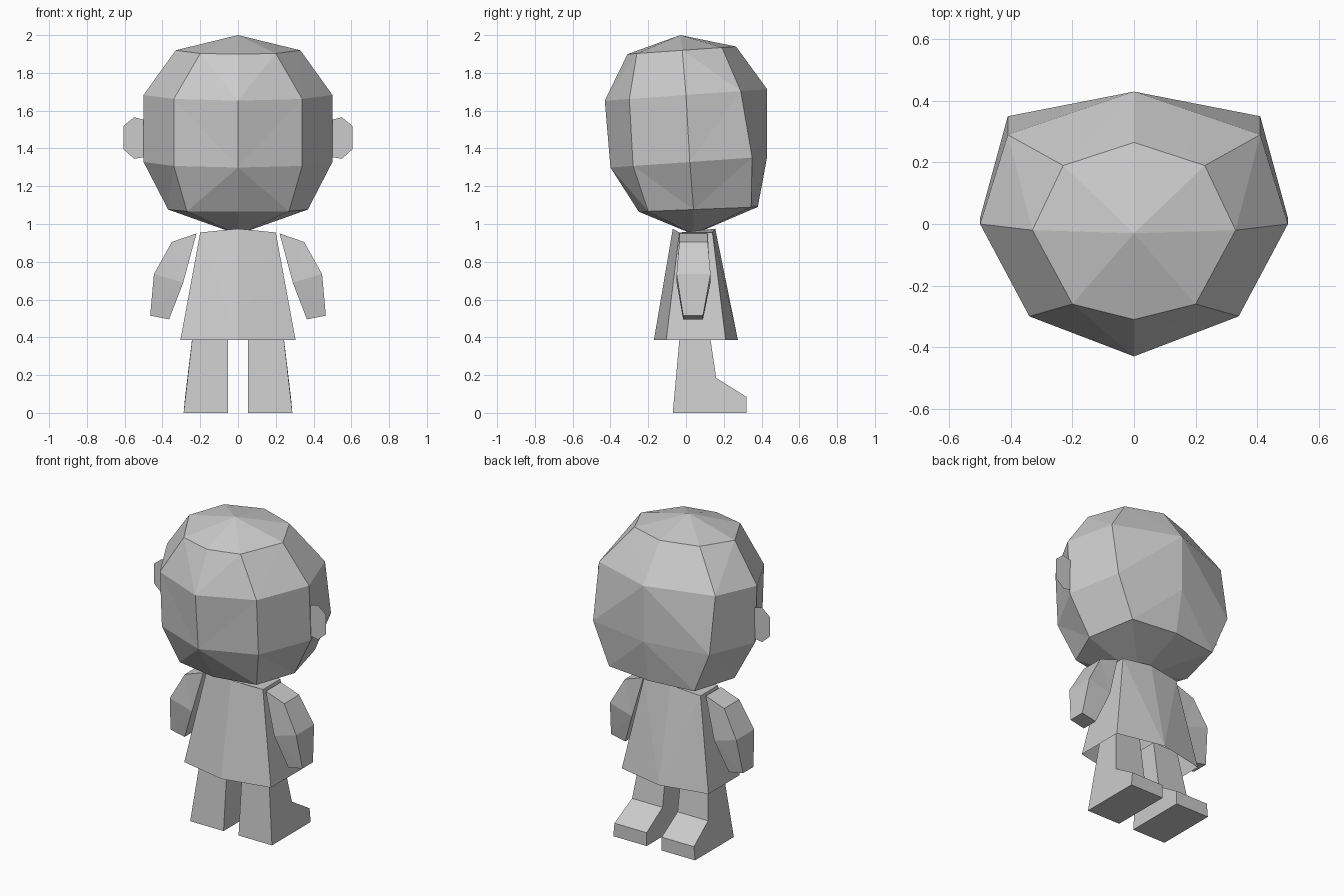
import bpy
import bmesh
from mathutils import Vector

default_cube = bpy.data.objects.get("Cube")
if default_cube:
    bpy.data.objects.remove(default_cube, do_unlink=True)

# One plain grey for the whole figure
GREY = (0.6, 0.6, 0.6, 1.0)
grey = bpy.data.materials.new("plain_grey")
grey.use_nodes = True
grey.diffuse_color = GREY
shader = grey.node_tree.nodes["Principled BSDF"]
shader.inputs["Base Color"].default_value = GREY
shader.inputs["Roughness"].default_value = 0.9


def finish(name, bm, closed=True):
    """Split the bent quads along their short diagonal and make an object."""
    if closed:
        bmesh.ops.recalc_face_normals(bm, faces=bm.faces)
    quads = [face for face in bm.faces if len(face.verts) == 4]
    bmesh.ops.triangulate(bm, faces=quads, quad_method='SHORT_EDGE')
    mesh = bpy.data.meshes.new(name)
    bm.to_mesh(mesh)
    bm.free()
    mesh.materials.append(grey)
    obj = bpy.data.objects.new(name, mesh)
    bpy.context.collection.objects.link(obj)
    return obj


def loft(name, rings, start="face", end="face"):
    """Skin rings of points; each end is 'face', 'open' or an apex point."""
    bm = bmesh.new()
    loops = [[bm.verts.new(point) for point in ring] for ring in rings]
    count = len(loops[0])
    for low, high in zip(loops, loops[1:]):
        for i in range(count):
            j = (i + 1) % count
            bm.faces.new((low[i], low[j], high[j], high[i]))
    for loop, cap in ((loops[0], start), (loops[-1], end)):
        if cap == "face":
            bm.faces.new(loop)
        elif cap != "open":
            apex = bm.verts.new(cap)
            for i in range(count):
                bm.faces.new((loop[i], loop[(i + 1) % count], apex))
    return finish(name, bm)


def symmetric_ring(half):
    """Complete a half ring whose first and last points lie on the middle."""
    points = [Vector(point) for point in half]
    mirrored = [Vector((-p.x, p.y, p.z)) for p in reversed(points[1:-1])]
    return points + mirrored


def head_ring(height, tilt, outline):
    return symmetric_ring([(x, y, height + tilt * y) for x, y in outline])


# Head: four slightly tilted eight-sided rings between two points
head_rings = [
    head_ring(1.075, 0.04, [(0, -0.25), (0.27, -0.2), (0.37, 0.04), (0.3, 0.345), (0, 0.38)]),
    head_ring(1.327, 0.07, [(0, -0.4), (0.34, -0.28), (0.5, 0.02), (0.41, 0.35), (0, 0.43)]),
    head_ring(1.683, 0.07, [(0, -0.43), (0.34, -0.3), (0.5, 0), (0.41, 0.29), (0, 0.43)]),
    head_ring(1.921, 0.07, [(0, -0.31), (0.2, -0.26), (0.33, -0.02), (0.23, 0.19), (0, 0.265)]),
]
loft("head", head_rings, start=(0, 0.04, 0.945), end=(0, -0.03, 2))

# Tunic: flared six-sided shell, open at the hem
hem = symmetric_ring([(0, -0.17, 0.385), (0.305, -0.105, 0.385),
                      (0.305, 0.21, 0.385), (0, 0.275, 0.385)])
collar = symmetric_ring([(0, -0.07, 0.975), (0.2, -0.035, 0.955),
                         (0.2, 0.14, 0.955), (0, 0.155, 0.975)])
loft("tunic", [hem, collar], start="open")

# Arm sections: inner (x, z), outer (x, z), then the y range
ARM = [
    ((0.22, 0.95), (0.35, 0.905), (-0.035, 0.115)),
    ((0.29, 0.69), (0.445, 0.735), (-0.05, 0.13)),
    ((0.365, 0.495), (0.465, 0.515), (-0.015, 0.09)),
]
# Leg and foot side profile: y, z and the outer x at that point
LEG = [
    (-0.025, 0.5, 0.23), (-0.07, 0, 0.288), (0.32, 0, 0.288),
    (0.32, 0.085, 0.28), (0.16, 0.185, 0.268), (0.113, 0.5, 0.23),
]
INNER_LEG_X = 0.053
# Ear outline in the x-z plane
EAR = [(0.49, 1.355), (0.55, 1.345), (0.605, 1.395),
       (0.605, 1.52), (0.55, 1.565), (0.49, 1.55)]
EAR_Y = 0.02

for side, sign in (("left", 1), ("right", -1)):
    # Arm: short bent sleeve with a tapered end
    arm_rings = []
    for inner, outer, (front, back) in ARM:
        arm_rings.append([
            (sign * inner[0], front, inner[1]), (sign * outer[0], front, outer[1]),
            (sign * outer[0], back, outer[1]), (sign * inner[0], back, inner[1]),
        ])
    loft(side + "_arm", arm_rings)

    # Leg: the side profile widened from the inner to the outer side
    inner_side = [(sign * INNER_LEG_X, y, z) for y, z, x in LEG]
    outer_side = [(sign * x, y, z) for y, z, x in LEG]
    loft(side + "_leg", [inner_side, outer_side])

    # Ear: a single flat plate
    bm = bmesh.new()
    bm.faces.new([bm.verts.new((sign * x, EAR_Y, z)) for x, z in EAR[::sign]])
    finish(side + "_ear", bm, closed=False)
